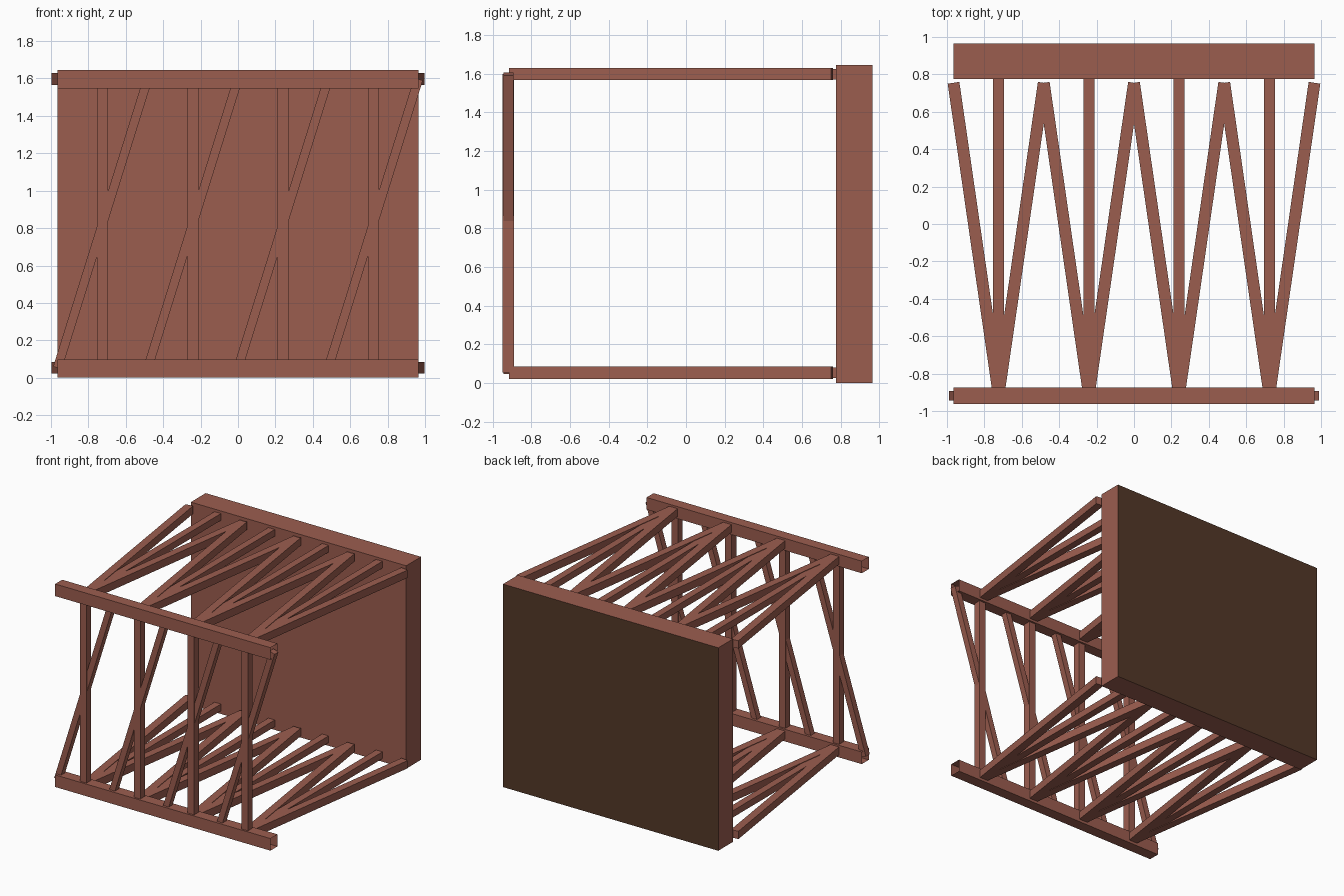
import bpy, bmesh
from mathutils import Vector, Matrix

if "Cube" in bpy.data.objects:
    bpy.data.objects.remove(bpy.data.objects["Cube"])


def material(name, color):
    m = bpy.data.materials.new(name)
    m.diffuse_color = color
    m.use_nodes = True
    m.node_tree.nodes["Principled BSDF"].inputs["Base Color"].default_value = m.diffuse_color
    return m


RED = material("painted_red", (0.33, 0.11, 0.078, 1))
DARK = material("dark_brown", (0.088, 0.04, 0.021, 1))


def beam(name, a, b, side, width, depth, open_ends=False):
    """Box running from a to b; width along 'side', depth across it."""
    a, b = Vector(a), Vector(b)
    along = (b - a).normalized()
    depth_dir = Vector(side).cross(along).normalized()
    width_dir = along.cross(depth_dir)
    rot = Matrix((width_dir, depth_dir, along)).transposed().to_4x4()
    bm = bmesh.new()
    bmesh.ops.create_cube(bm, size=1)
    if open_ends:
        ends = [f for f in bm.faces if abs(f.normal.z) > 0.9]
        bmesh.ops.delete(bm, geom=ends, context='FACES_ONLY')
    size = Matrix.Diagonal((width, depth, (b - a).length, 1))
    bm.transform(Matrix.Translation((a + b) / 2) @ rot @ size)
    me = bpy.data.meshes.new(name)
    bm.to_mesh(me)
    bm.free()
    me.materials.append(RED)
    ob = bpy.data.objects.new(name, me)
    bpy.context.collection.objects.link(ob)
    return ob


L = 0.965            # half length of the rails and slab
BAY = L / 2          # spacing of the posts
H = 1.645
LOW, HIGH = 0.053, 1.597
FRONT = -0.918

# Rear slab with a dark inner face
slab = beam("rear_slab", (0, 0.87, 0), (0, 0.87, H), (1, 0, 0), 2 * L, 0.19)
slab.data.materials.append(DARK)
for f in slab.data.polygons:
    if f.normal.y < -0.9:
        f.material_index = 1

# Front rails: open-ended square tubes
for label, z in (("lower", 0.049), ("upper", 1.596)):
    beam(label + "_rail", (-L, FRONT, z), (L, FRONT, z), (0, 1, 0), 0.09, 0.098, True)

for i in range(4):
    x0 = -L + i * BAY
    x = x0 + BAY / 2
    # Front post and the diagonal crossing it
    beam("front_post", (x, FRONT, LOW), (x, FRONT, HIGH), (1, 0, 0), 0.058, 0.06)
    beam("front_brace", (x0, FRONT, LOW), (x0 + BAY, FRONT, HIGH), (0, 1, 0), 0.05, 0.048)
    # Floor and roof struts with V braces
    for label, z in (("lower", LOW), ("upper", HIGH)):
        beam(label + "_strut", (x, -0.9, z), (x, 0.78, z), (0, 0, 1), 0.055, 0.058)
        for s in (-1, 1):
            beam(label + "_brace", (x, -0.91, z), (x + s * BAY / 2, 0.755, z), (0, 0, 1), 0.063, 0.063)
